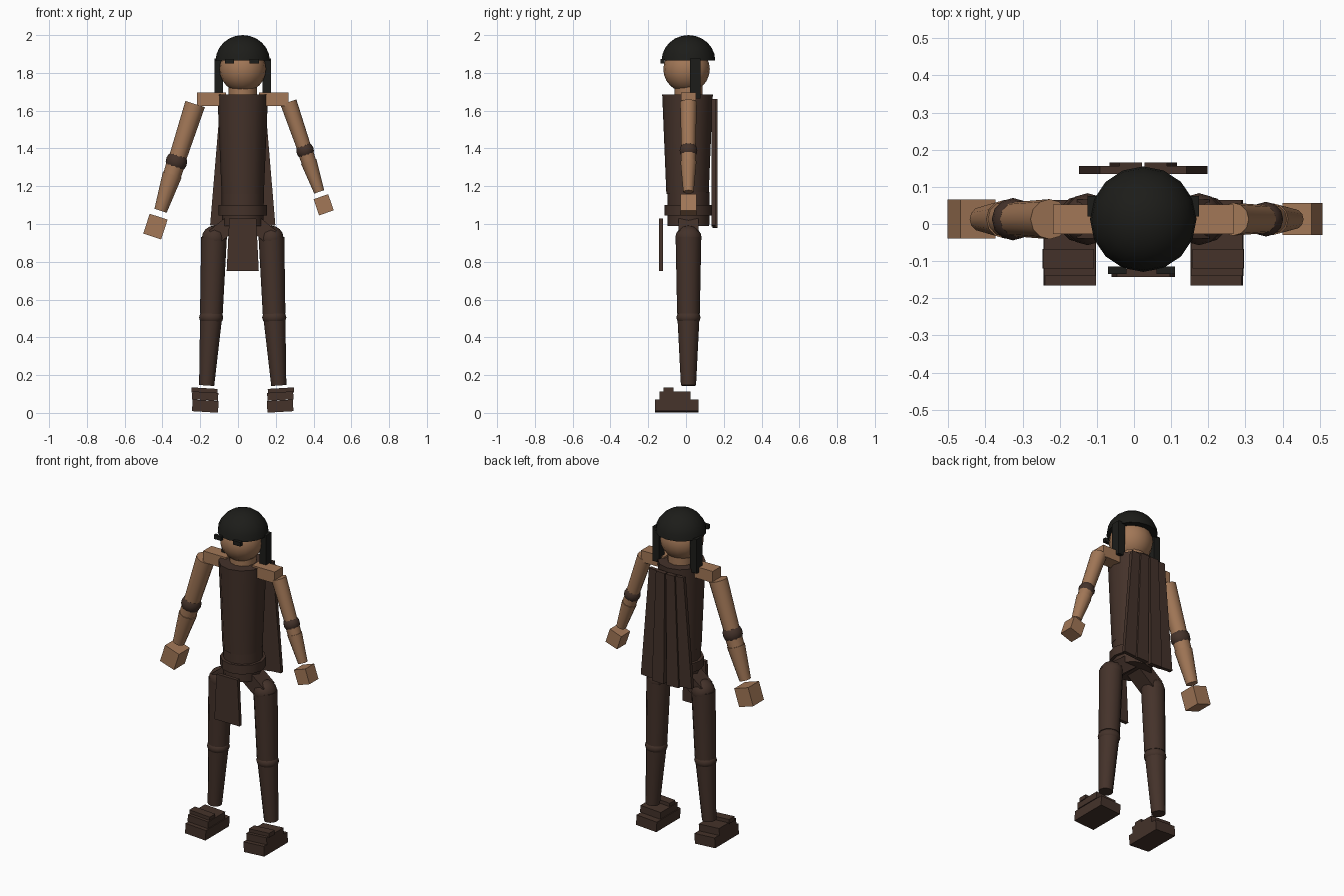
import bpy, bmesh, math
from mathutils import Vector, Matrix

if "Cube" in bpy.data.objects:
    bpy.data.objects.remove(bpy.data.objects["Cube"])

CX, CY = 0.025, 0.013          # body axis


def material(name, rgb):
    m = bpy.data.materials.new(name)
    m.diffuse_color = (*rgb, 1)
    m.use_nodes = True
    m.node_tree.nodes["Principled BSDF"].inputs["Base Color"].default_value = m.diffuse_color
    return m


SKIN = material("skin", (0.36, 0.185, 0.095))
CLOTH = material("brown_cloth", (0.058, 0.032, 0.023))
HAIR = material("black_hair", (0.012, 0.012, 0.010))


def finish(name, bm, mat, smooth=False):
    bmesh.ops.recalc_face_normals(bm, faces=bm.faces)
    me = bpy.data.meshes.new(name)
    bm.to_mesh(me)
    bm.free()
    me.materials.append(mat)
    ob = bpy.data.objects.new(name, me)
    bpy.context.collection.objects.link(ob)
    if smooth:
        bpy.ops.object.select_all(action='DESELECT')
        ob.select_set(True)
        bpy.context.view_layer.objects.active = ob
        bpy.ops.object.shade_smooth_by_angle(angle=math.radians(40))
    return ob


def box(name, c, size, mat, tilt=0, taper=1):
    """Box tilted about y; taper scales the width of its top end."""
    bm = bmesh.new()
    bmesh.ops.create_cube(bm, size=1)
    for v in bm.verts:
        if v.co.z > 0:
            v.co.x *= taper
    bm.transform(Matrix.Translation(c) @ Matrix.Rotation(tilt, 4, 'Y') @ Matrix.Diagonal((*size, 1)))
    return finish(name, bm, mat)


def limb(name, a, b, r1, r2, mat, seg=12, ysc=1):
    """Tapered cylinder from a to b."""
    a, b = Vector(a), Vector(b)
    d = b - a
    bm = bmesh.new()
    bmesh.ops.create_cone(bm, cap_ends=True, segments=seg, radius1=r1, radius2=r2, depth=d.length)
    rot = Matrix.Rotation(math.atan2(d.x, d.z), 4, 'Y')
    bm.transform(Matrix.Translation((a + b) / 2) @ rot @ Matrix.Diagonal((1, ysc, 1, 1)))
    return finish(name, bm, mat, True)


def ball(name, c, r, mat, seg=12, rings=8, scale=(1, 1, 1), cut=False):
    bm = bmesh.new()
    bmesh.ops.create_uvsphere(bm, u_segments=seg, v_segments=rings, radius=r)
    if cut:
        res = bmesh.ops.bisect_plane(bm, geom=bm.verts[:] + bm.edges[:] + bm.faces[:],
                                     plane_co=(0, 0, 0), plane_no=(0, 0, 1), clear_inner=True)
        bmesh.ops.holes_fill(bm, edges=[e for e in bm.edges if e.is_boundary])
    bm.transform(Matrix.Translation(c) @ Matrix.Diagonal((*scale, 1)))
    return finish(name, bm, mat, True)


# head, neck and hair
ball("head", (CX, CY - 0.01, 1.82), 0.123, SKIN, 16, 12)
limb("neck", (CX, CY, 1.66), (CX, CY, 1.74), 0.075, 0.075, SKIN)
ball("hair_cap", (CX, CY, 1.865), 0.142, HAIR, 16, 12, (1.01, 1, 0.951), cut=True)
box("fringe_left", (-0.045, -0.125, 1.862), (0.05, 0.02, 0.025), HAIR)
box("fringe_right", (0.085, -0.125, 1.862), (0.05, 0.02, 0.025), HAIR)
for s, side in ((-1, "left"), (1, "right")):
    box(f"side_hair_{side}", (CX + s * 0.128, 0.048, 1.77), (0.045, 0.056, 0.21), HAIR)

# torso, waist and belt
limb("torso", (CX, CY - 0.005, 1.16), (CX, CY - 0.005, 1.685), 0.112, 0.134, CLOTH, 12)
limb("waist", (CX, CY, 0.99), (CX, CY, 1.17), 0.11, 0.112, CLOTH, 12)
limb("belt", (CX, CY, 1.045), (CX, CY, 1.10), 0.128, 0.128, CLOTH, 12)

# front cloth panel and back cape strips
box("front_panel", (CX, -0.132, 0.89), (0.17, 0.022, 0.28), CLOTH, taper=0.84)
for s, side in ((-1, "left"), (1, "right")):
    box(f"cape_outer_{side}", (CX + s * 0.109, 0.145, 1.325), (0.082, 0.022, 0.67), CLOTH, -s * 0.068, 0.75)
    box(f"cape_inner_{side}", (CX + s * 0.042, 0.153, 1.32), (0.08, 0.026, 0.68), CLOTH, -s * 0.025, 0.75)

# legs and feet
for s, side in ((-1, "left"), (1, "right")):
    def P(x, z):
        return (CX + s * x, CY, z)
    # slanted hip block
    box(f"hip_{side}", P(0.085, 0.985), (0.17, 0.105, 0.085), CLOTH, s * 0.68)
    ball(f"hip_joint_{side}", P(0.15, 0.925), 0.07, CLOTH, scale=(0.95, 1, 0.95))
    limb(f"thigh_{side}", P(0.152, 0.93), P(0.166, 0.525), 0.068, 0.060, CLOTH)
    ball(f"knee_{side}", P(0.167, 0.505), 0.064, CLOTH, scale=(1, 1, 0.7))
    limb(f"shin_{side}", P(0.168, 0.50), P(0.191, 0.145), 0.058, 0.040, CLOTH)
    # stepped foot
    for part, x, z, y0, y1, h in (("sole", 0.198, 0.036, -0.165, 0.065, 0.062),
                                  ("upper", 0.199, 0.089, -0.14, 0.025, 0.042),
                                  ("strap", 0.202, 0.118, -0.12, -0.067, 0.026)):
        ob = box(f"foot_{part}_{side}", (CX + s * x, (y0 + y1) / 2, z), (0.138, y1 - y0, h), CLOTH, -s * 0.06)

# shoulders and arms (the right arm is slightly smaller)
for s, side, top, end, k in ((-1, "left", (-0.227, 1.635), (-0.41, 1.07), 1.0),
                             (1, "right", (0.267, 1.645), (0.43, 1.17), 0.82)):
    A, B = Vector((top[0], CY, top[1])), Vector((end[0], CY, end[1]))
    d = B - A
    ang = math.atan2(d.x, d.z) - math.pi

    def at(t):
        return A + d * t

    box(f"shoulder_{side}", (CX + s * 0.165, CY, 1.66), (0.155, 0.08, 0.07), SKIN)
    limb(f"upper_arm_{side}", at(0), at(0.53), 0.054 * k, 0.046 * k, SKIN)
    ball(f"elbow_band_{side}", at(0.54), 0.057 * k, CLOTH).data.transform(Matrix.Identity(4))
    limb(f"elbow_{side}", at(0.54), at(0.70), 0.05 * k, 0.047 * k, SKIN)
    limb(f"forearm_{side}", at(0.66), at(1), 0.052 * k, 0.034 * k, SKIN)
    h = 0.105 * k
    box(f"hand_{side}", B + d.normalized() * 0.088 * k, (h * 0.95, h, h * 1.05), SKIN, ang)
